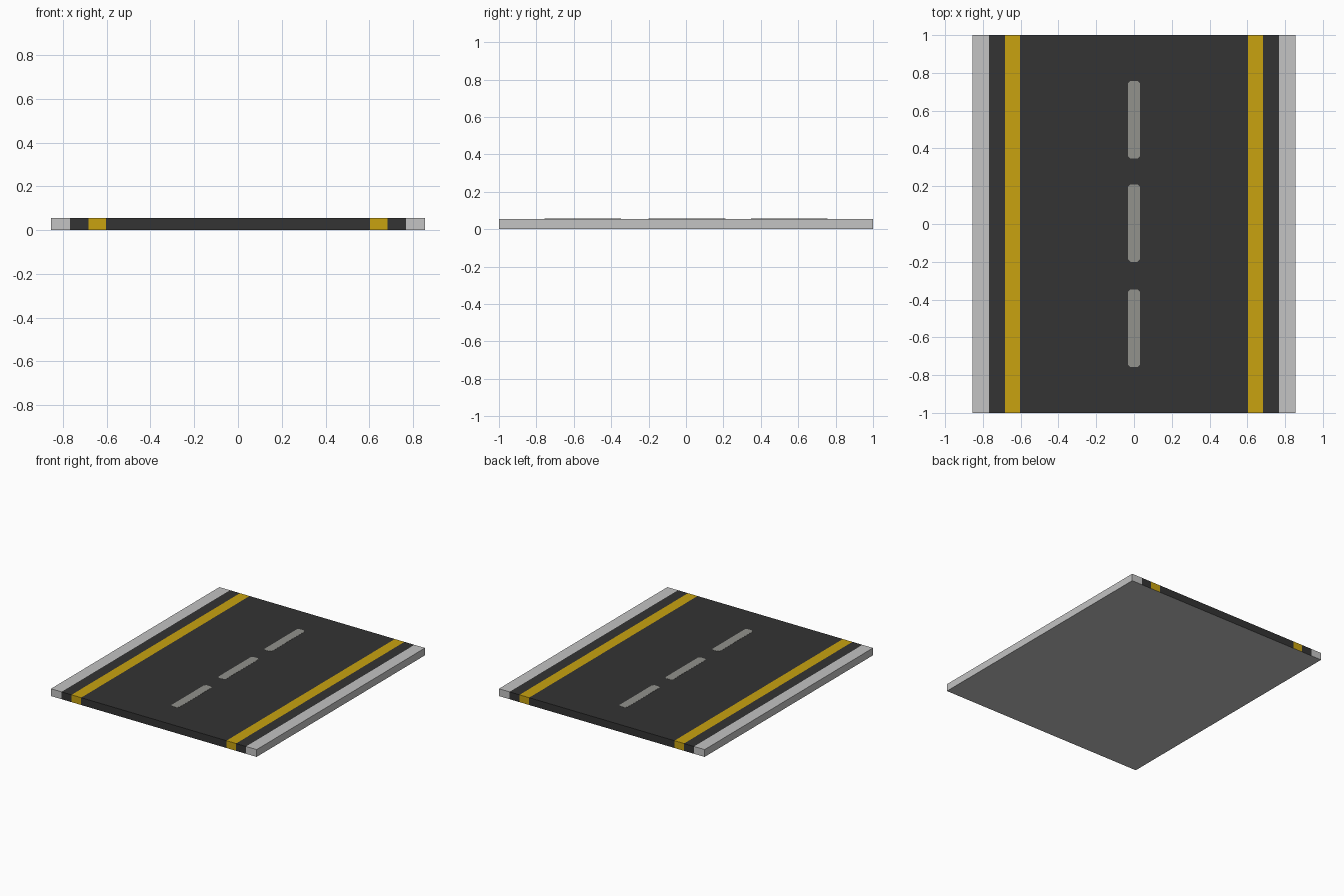
import bpy, bmesh

if "Cube" in bpy.data.objects:
    bpy.data.objects.remove(bpy.data.objects["Cube"])

H = 0.055          # slab thickness
L = 1.0            # half length


def srgb(r, g, b):
    return [((c / 255 + 0.055) / 1.055) ** 2.4 for c in (r, g, b)] + [1.0]


def material(name, rgb):
    m = bpy.data.materials.new(name)
    m.diffuse_color = srgb(*rgb)
    m.use_nodes = True
    m.node_tree.nodes["Principled BSDF"].inputs["Base Color"].default_value = m.diffuse_color
    return m


concrete = material("concrete grey", (195, 195, 195))
asphalt = material("asphalt", (51, 51, 51))
yellow = material("yellow paint", (200, 162, 16))
white = material("worn white paint", (146, 146, 140))


def finish(bm, name, mats):
    me = bpy.data.meshes.new(name)
    bm.normal_update()
    bm.to_mesh(me)
    bm.free()
    for m in mats:
        me.materials.append(m)
    ob = bpy.data.objects.new(name, me)
    bpy.context.collection.objects.link(ob)
    return ob


# Road slab: strips across x, coloured on top and ends, concrete below and at the sides
xs = [-0.855, -0.767, -0.684, -0.604, 0.604, 0.684, 0.767, 0.855]
strip = [0, 1, 2, 1, 2, 1, 0]
bm = bmesh.new()
cols = [[bm.verts.new((x, y, z)) for y, z in ((-L, 0), (-L, H), (L, H), (L, 0))] for x in xs]
for a, b, mat in zip(cols, cols[1:], strip):
    for i in range(4):
        j = (i + 1) % 4
        f = bm.faces.new((a[i], b[i], b[j], a[j]))
        f.material_index = 0 if i == 3 else mat
bm.faces.new(cols[0])
bm.faces.new(cols[-1][::-1])
bmesh.ops.recalc_face_normals(bm, faces=bm.faces)
finish(bm, "road_slab", [concrete, asphalt, yellow])

# Centre dashes: thin plates with clipped corners
W, D, C = 0.032, 0.205, 0.013
outline = [(W, -D + C), (W, D - C), (W - C, D), (-W + C, D),
           (-W, D - C), (-W, -D + C), (-W + C, -D), (W - C, -D)]
for n, cy in enumerate((-0.552, 0.005, 0.552)):
    bm = bmesh.new()
    base = bm.faces.new([bm.verts.new((x, cy + y, H - 0.001)) for x, y in outline])
    top = bmesh.ops.extrude_face_region(bm, geom=[base])
    for v in top["geom"]:
        if isinstance(v, bmesh.types.BMVert):
            v.co.z = H + 0.001
    bmesh.ops.recalc_face_normals(bm, faces=bm.faces)
    finish(bm, f"centre_dash_{n + 1}", [white])
